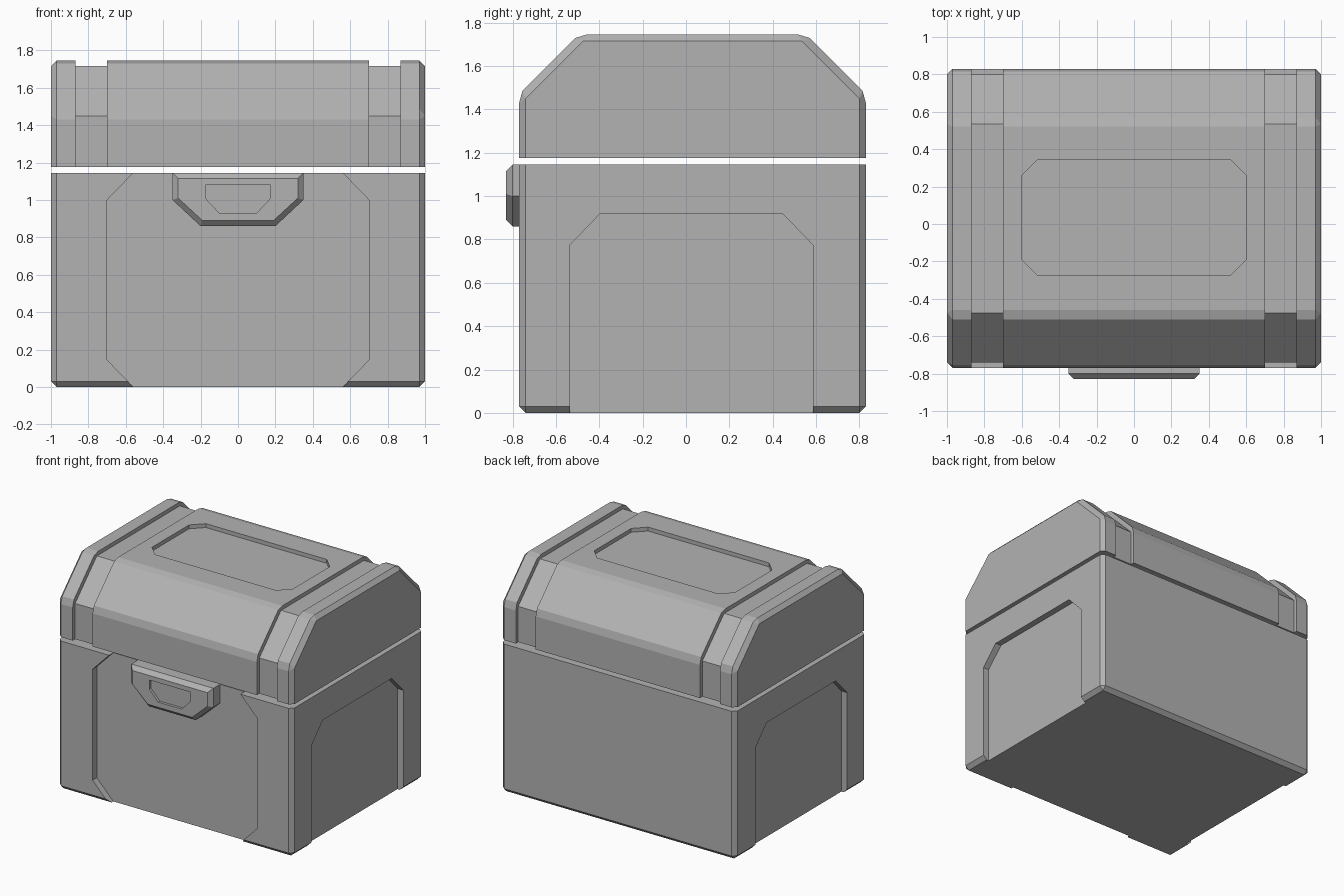
import bpy
import bmesh

if "Cube" in bpy.data.objects:
    bpy.data.objects.remove(bpy.data.objects["Cube"], do_unlink=True)

GREY = (0.45, 0.45, 0.45, 1)
grey = bpy.data.materials.new("plain grey")
grey.use_nodes = True
grey.diffuse_color = GREY
grey.node_tree.nodes["Principled BSDF"].inputs["Base Color"].default_value = GREY

BEVEL = 0.03
FRONT, BACK = -0.77, 0.83
MID_Y = (FRONT + BACK) / 2


def loft(name, rings):
    """Skin a list of equal-length closed rings and cap both ends."""
    bm = bmesh.new()
    loops = [[bm.verts.new(p) for p in ring] for ring in rings]
    n = len(loops[0])
    for a, b in zip(loops, loops[1:]):
        for i in range(n):
            j = (i + 1) % n
            bm.faces.new((a[i], a[j], b[j], b[i]))
    bm.faces.new(loops[0][::-1])
    bm.faces.new(loops[-1])
    bmesh.ops.remove_doubles(bm, verts=bm.verts, dist=0.0005)
    bmesh.ops.recalc_face_normals(bm, faces=bm.faces)
    mesh = bpy.data.meshes.new(name)
    bm.to_mesh(mesh)
    bm.free()
    mesh.materials.append(grey)
    obj = bpy.data.objects.new(name, mesh)
    bpy.context.collection.objects.link(obj)
    return obj


def along_x(profile, x):
    return [(x, y, z) for y, z in profile]


def along_y(profile, y):
    return [(x, y, z) for x, z in profile]


def along_z(profile, z):
    return [(x, y, z) for x, y in profile]


def mirrored(half, centre=0):
    """Close a half outline by reflecting its first coordinate."""
    return [(centre + a, b) for a, b in half] + [(centre - a, b) for a, b in reversed(half)]


def carve(obj, cutter):
    cutter.hide_render = True
    mod = obj.modifiers.new("recess", "BOOLEAN")
    mod.operation = "DIFFERENCE"
    mod.solver = "EXACT"
    mod.object = cutter
    bpy.context.view_layer.objects.active = obj
    bpy.ops.object.modifier_apply(modifier=mod.name)
    bpy.data.objects.remove(cutter, do_unlink=True)


# Body: box with chamfered uprights and base
hx, hy = 1.0, (BACK - FRONT) / 2
ix, iy = hx - BEVEL, hy - BEVEL


def rectangle(points):
    return [(x, y + MID_Y) for x, y in mirrored(points)]


full = rectangle([(ix, -hy), (hx, -iy), (hx, iy), (ix, hy)])
base = rectangle([(ix, -iy), (ix, -iy), (ix, iy), (ix, iy)])
body = loft("body", [along_z(base, 0), along_z(full, BEVEL), along_z(full, 1.145)])

# Front recess, open at the top and bottom
panel = mirrored([(0.54, -0.02), (0.70, 0.145), (0.70, 1.0), (0.54, 1.165)])
carve(body, loft("front_cutter", [along_y(panel, -1), along_y(panel, FRONT + 0.05)]))

# Side recesses, open at the bottom
arch = mirrored([(0.56, -0.1), (0.56, 0.775), (0.42, 0.92)], 0.025)
for side in (1, -1):
    carve(body, loft("side_cutter", [along_x(arch, side * 0.95), along_x(arch, side * 1.2)]))

# Lid: faceted profile swept along x, with a sunken band near each end
outer = mirrored([(0.80, 1.175), (0.80, 1.43), (0.785, 1.485),
                  (0.54, 1.73), (0.49, 1.745)], MID_Y)
inner = mirrored([(0.77, 1.175), (0.77, 1.45), (0.77, 1.45),
                  (0.505, 1.715), (0.505, 1.715)], MID_Y)
stations = [(1, inner), (ix, outer), (0.87, outer), (0.87, inner), (0.70, inner), (0.70, outer)]
stations += [(-x, p) for x, p in reversed(stations)]
lid = loft("lid", [along_x(p, x) for x, p in stations])

# Lid top recess
plate = [(x, y + 0.035) for x, y in
         mirrored([(0.515, -0.31), (0.60, -0.225), (0.60, 0.225), (0.515, 0.31)])]
carve(lid, loft("top_cutter", [along_z(plate, 1.715), along_z(plate, 1.9)]))

# Latch: chamfered plate with a shallow pocket
edge = mirrored([(0.20, 0.86), (0.35, 1.0), (0.35, 1.145)])
face = mirrored([(0.19, 0.89), (0.32, 1.01), (0.32, 1.115)])
pocket = mirrored([(0.10, 0.93), (0.175, 1.01), (0.175, 1.08)])
loft("latch", [along_y(edge, -0.71), along_y(edge, -0.80), along_y(face, -0.83),
               along_y(pocket, -0.83), along_y(pocket, -0.81)])
